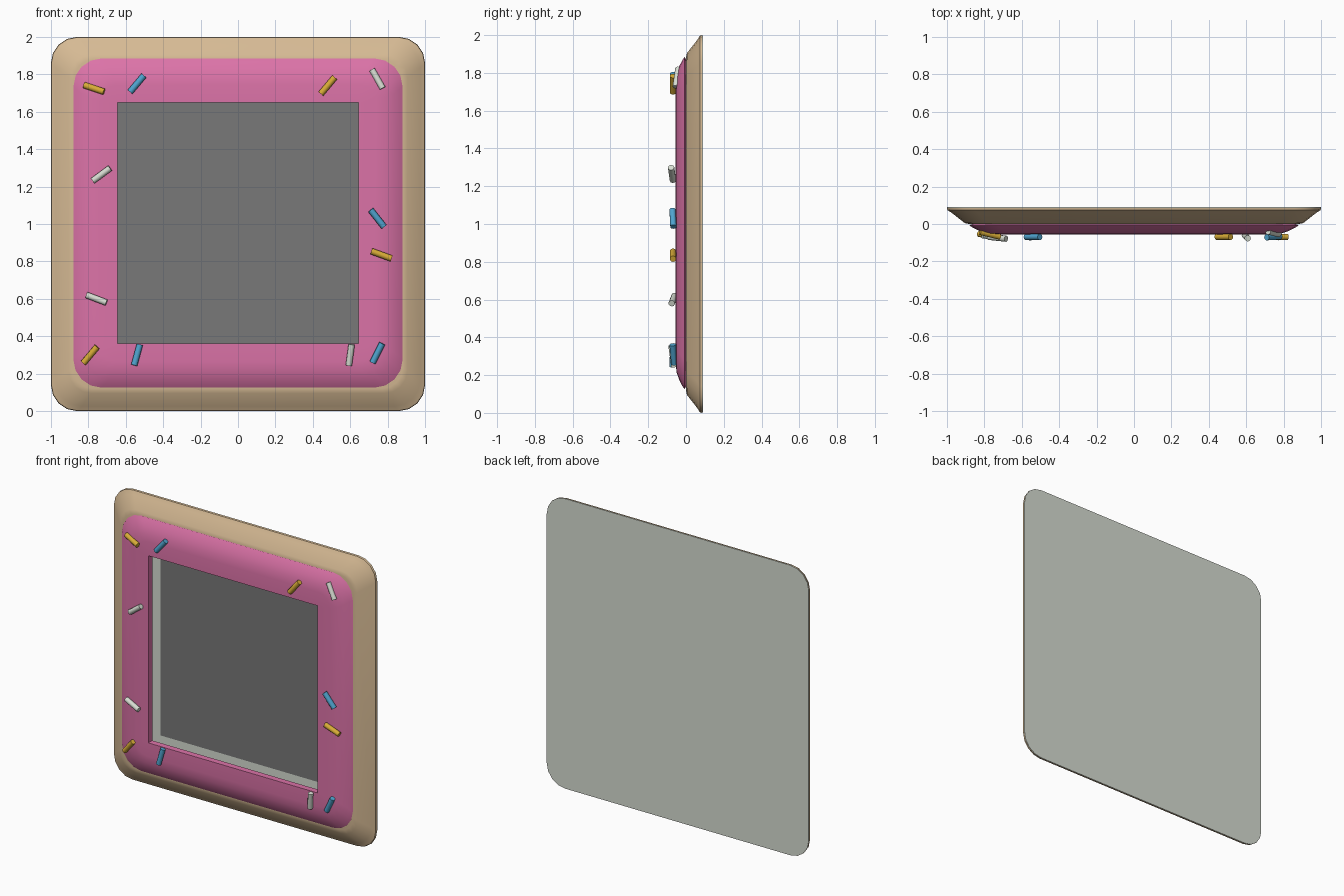
import bpy, bmesh, math
from mathutils import Vector

if "Cube" in bpy.data.objects:
    bpy.data.objects.remove(bpy.data.objects["Cube"])


def material(name, rgb):
    m = bpy.data.materials.new(name)
    lin = [((c / 255 + 0.055) / 1.055) ** 2.4 for c in rgb]
    m.diffuse_color = (*lin, 1)
    m.use_nodes = True
    m.node_tree.nodes["Principled BSDF"].inputs["Base Color"].default_value = m.diffuse_color
    return m


TAN = material("biscuit tan", (214, 186, 148))
PINK = material("icing pink", (220, 115, 168))
GREY = material("screen grey", (120, 120, 120))
PALE = material("pale sage white", (215, 221, 210))
BLUE = material("sprinkle blue", (80, 165, 208))
GOLD = material("sprinkle gold", (216, 172, 55))


def finish(bm, name, mat, angle=35):
    bmesh.ops.remove_doubles(bm, verts=bm.verts, dist=1e-5)
    bmesh.ops.recalc_face_normals(bm, faces=bm.faces)
    me = bpy.data.meshes.new(name)
    bm.to_mesh(me)
    bm.free()
    ob = bpy.data.objects.new(name, me)
    bpy.context.collection.objects.link(ob)
    me.materials.append(mat)
    bpy.ops.object.select_all(action='DESELECT')
    bpy.context.view_layer.objects.active = ob
    ob.select_set(True)
    bpy.ops.object.shade_smooth_by_angle(angle=math.radians(angle))
    return ob


def rounded_loop(bm, half, radius, y, cz, segs=4):
    """Rounded square in the xz plane."""
    verts = []
    for q in range(4):
        c = Vector((half - radius, half - radius))
        for i in range(segs + 1):
            a = math.pi / 2 * (i / segs)
            p = c + radius * Vector((math.cos(a), math.sin(a)))
            for _ in range(q):
                p = Vector((-p.y, p.x))
            verts.append(bm.verts.new((p.x, y, cz + p.y)))
    return verts


def frame(name, mat, cz, profile):
    """Sweep a closed profile of (half size, corner radius, y) round the square."""
    bm = bmesh.new()
    loops = [rounded_loop(bm, h, r, y, cz) for h, r, y in profile]
    n = len(loops[0])
    for k, a in enumerate(loops):
        b = loops[(k + 1) % len(loops)]
        for i in range(n):
            j = (i + 1) % n
            bm.faces.new((a[i], a[j], b[j], b[i]))
    return finish(bm, name, mat)


def plate(name, mat, cz, half, radius, y0, y1):
    bm = bmesh.new()
    a = rounded_loop(bm, half, radius, y0, cz)
    b = rounded_loop(bm, half, radius, y1, cz)
    n = len(a)
    for i in range(n):
        j = (i + 1) % n
        bm.faces.new((a[i], a[j], b[j], b[i]))
    bm.faces.new(a)
    bm.faces.new(b)
    return finish(bm, name, mat)


# biscuit base, sloping outward to the back
frame("biscuit_frame", TAN, 1.0, [
    (1.0, 0.14, 0.086), (0.998, 0.14, 0.074), (0.975, 0.14, 0.06),
    (0.905, 0.12, 0.005), (0.88, 0.11, 0.0), (0.76, 0.04, 0.0), (0.76, 0.04, 0.086)])

# pink icing ring with a square opening
frame("icing_ring", PINK, 1.005, [
    (0.86, 0.14, 0.002), (0.88, 0.15, -0.007), (0.865, 0.15, -0.018),
    (0.83, 0.14, -0.036), (0.79, 0.12, -0.050), (0.74, 0.09, -0.055),
    (0.645, 0.001, -0.055), (0.645, 0.001, -0.012), (0.76, 0.08, 0.002)])

# back panel and the recessed screen
plate("back_panel", PALE, 1.0, 0.999, 0.14, 0.084, 0.09)
plate("screen", GREY, 1.005, 0.645, 0.001, 0.079, 0.084)

# sprinkles: colour, x, z, y, direction (dx, dz), tilt towards y
SPRINKLES = [
    (GOLD, -0.77, 1.725, -0.055, (21, -7), -5),
    (BLUE, -0.54, 1.75, -0.069, (16, 19), 0),
    (GOLD, 0.48, 1.74, -0.069, (16, 19), 0),
    (PALE, 0.745, 1.775, -0.047, (12, -21), -3),
    (PALE, -0.73, 1.265, -0.074, (19, 14), -2),
    (BLUE, 0.745, 1.03, -0.069, (15, -19), 1),
    (GOLD, 0.767, 0.835, -0.069, (22, -8), 0),
    (PALE, -0.757, 0.60, -0.068, (21, -8), -3),
    (GOLD, -0.79, 0.30, -0.060, (16, 19), -3),
    (BLUE, -0.54, 0.30, -0.069, (6, 22), 1),
    (PALE, 0.60, 0.30, -0.069, (3, 22), -3),
    (BLUE, 0.745, 0.31, -0.066, (11, 22), -2),
]
for i, (mat, x, z, y, (dx, dz), dy) in enumerate(SPRINKLES):
    bm = bmesh.new()
    bmesh.ops.create_cone(bm, cap_ends=True, segments=10, radius1=0.017,
                          radius2=0.017, depth=0.115)
    rot = Vector((dx, dy, dz)).to_track_quat('Z', 'Y').to_matrix()
    bmesh.ops.rotate(bm, verts=bm.verts, matrix=rot)
    bmesh.ops.translate(bm, verts=bm.verts, vec=(x, y, z))
    finish(bm, f"sprinkle_{i + 1}", mat, 40)
